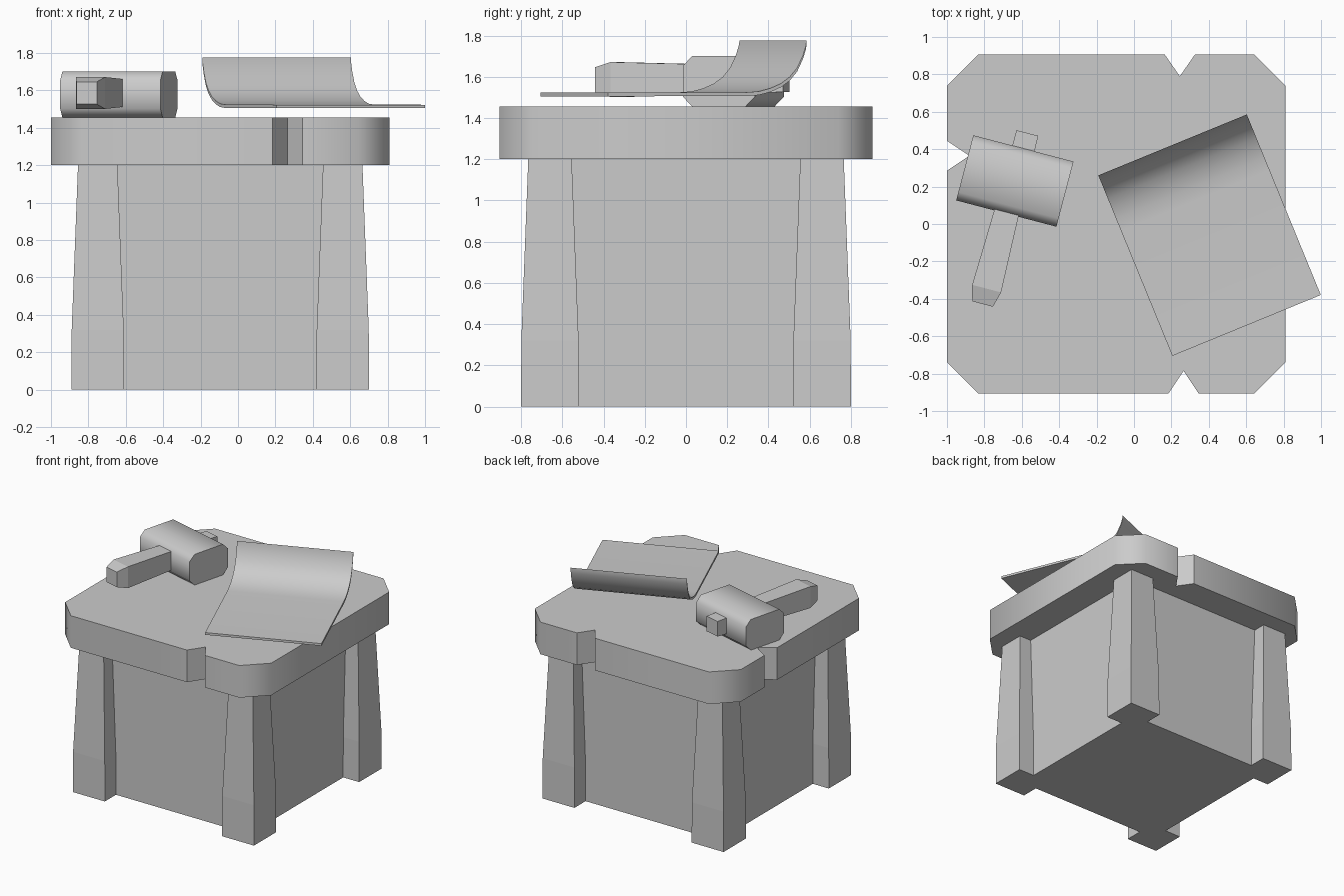
import bpy, bmesh, math
from mathutils import Matrix

if "Cube" in bpy.data.objects:
    bpy.data.objects.remove(bpy.data.objects["Cube"])

grey = bpy.data.materials.new("plain grey")
grey.diffuse_color = (0.6, 0.6, 0.6, 1)
grey.use_nodes = True
grey.node_tree.nodes["Principled BSDF"].inputs["Base Color"].default_value = grey.diffuse_color


def loft(name, rings, matrix=None, smooth=None):
    """Closed solid through a list of rings with equal point counts."""
    bm = bmesh.new()
    loops = [[bm.verts.new(p) for p in ring] for ring in rings]
    n = len(loops[0])
    for a, b in zip(loops, loops[1:]):
        for i in range(n):
            j = (i + 1) % n
            bm.faces.new((a[i], a[j], b[j], b[i]))
    bm.faces.new(loops[0][::-1])
    bm.faces.new(loops[-1])
    bmesh.ops.recalc_face_normals(bm, faces=bm.faces)
    mesh = bpy.data.meshes.new(name)
    bm.to_mesh(mesh)
    bm.free()
    mesh.materials.append(grey)
    ob = bpy.data.objects.new(name, mesh)
    bpy.context.collection.objects.link(ob)
    if matrix:
        ob.matrix_world = matrix
    if smooth:
        bpy.ops.object.select_all(action='DESELECT')
        ob.select_set(True)
        bpy.context.view_layer.objects.active = ob
        bpy.ops.object.shade_smooth_by_angle(angle=math.radians(smooth))
    return ob


def rect(cx, cy, hx, hy, z):
    return [(cx - hx, cy - hy, z), (cx + hx, cy - hy, z),
            (cx + hx, cy + hy, z), (cx - hx, cy + hy, z)]


# Solid body between the legs
CX = -0.095
loft("body", [rect(CX, 0, 0.655, 0.66, z) for z in (0, 1.21)])

# Four tapered legs
for sx, side in ((-1, "left"), (1, "right")):
    for sy, end in ((-1, "front"), (1, "back")):
        loft(f"{end}_{side}_leg",
             [rect(CX + sx * 0.655, sy * 0.66, h, h, z)
              for z, h in ((0, 0.14), (0.32, 0.139), (1.21, 0.105))])

# Thick worktop with cut corners and three notches
outline = [(-1, -0.74), (-0.835, -0.905), (0.185, -0.905), (0.265, -0.785),
           (0.345, -0.905), (0.645, -0.905), (0.81, -0.74), (0.81, 0.74),
           (0.645, 0.905), (0.325, 0.905), (0.245, 0.79), (0.165, 0.905),
           (-0.835, 0.905), (-1, 0.74), (-1, 0.445), (-0.88, 0.365), (-1, 0.285)]
loft("worktop", [[(x, y, z) for x, y in outline] for z in (1.2, 1.455)], smooth=50)

# Mallet head: chamfered bar lying on the worktop
mallet = Matrix.Translation((-0.637, 0.23, 1.578)) @ Matrix.Rotation(math.radians(-14.7), 4, 'Z')
W, H, C = 0.18, 0.122, 0.046
section = [(-W, -H + C), (-W + C, -H), (W - C, -H), (W, -H + C),
           (W, H - C), (W - C, H), (-W + C, H), (-W, H - C)]
loft("mallet_head", [[(x, y, z) for y, z in section] for x in (-0.277, 0.277)],
     mallet, smooth=50)

# Mallet handle passing through the head: (position, half width, half height)
stations = [(-0.68, 0.057, 0.06), (-0.595, 0.08, 0.085), (-0.18, 0.067, 0.075),
            (0.265, 0.06, 0.06)]
loft("mallet_handle",
     [[(-w, y, 0.008 - h), (w, y, 0.008 - h), (w, y, 0.008 + h), (-w, y, 0.008 + h)]
      for y, w, h in stations], mallet)

# Thin sheet with its back edge curling up
sheet = Matrix.Translation((0.205, -0.705, 0)) @ Matrix.Rotation(math.radians(22.3), 4, 'Z')
L, T = 1.043, 0.018
curl = [(L, 1.505), (0.32, 1.506), (0.25, 1.511), (0.19, 1.526), (0.135, 1.549),
        (0.09, 1.58), (0.05, 1.625), (0.02, 1.685), (0.005, 1.73), (0, 1.758)]
lower = [(L - v, z) for v, z in curl]
profile = lower + [(v, z + T) for v, z in reversed(lower)]
loft("curled_sheet", [[(x, y, z) for y, z in profile] for x in (0, 0.858)],
     sheet, smooth=40)
